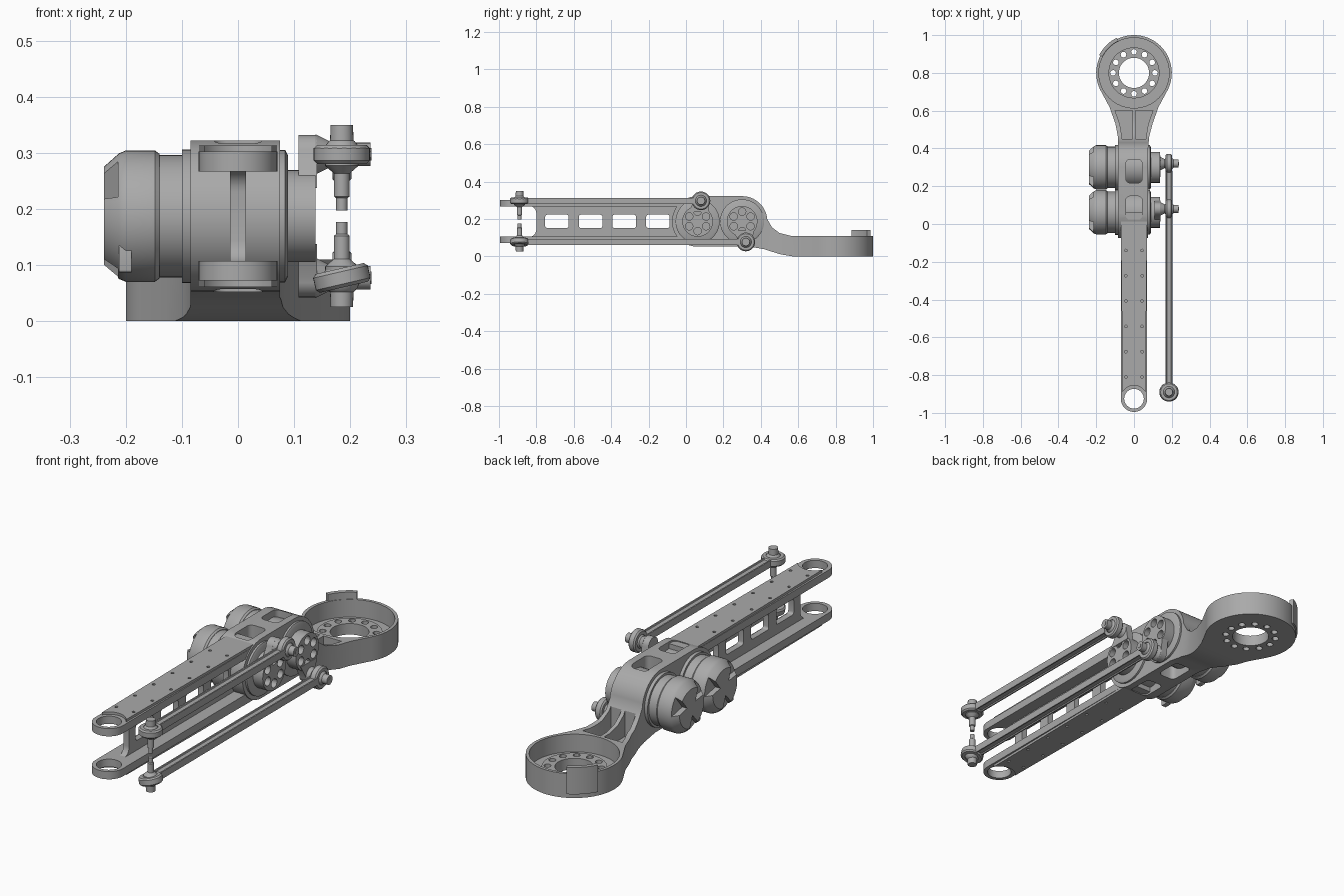
import bpy, bmesh
from math import sin, cos, pi, radians
from mathutils import Matrix, Vector

if "Cube" in bpy.data.objects:
    bpy.data.objects.remove(bpy.data.objects["Cube"])

grey = bpy.data.materials.new("machined_grey")
grey.use_nodes = True
COLOUR = (0.4, 0.4, 0.4, 1)
grey.diffuse_color = COLOUR
grey.node_tree.nodes["Principled BSDF"].inputs["Base Color"].default_value = COLOUR
parts = []
MID = 0.187          # height of the arm's centre line
TURN = {'x': Matrix.Rotation(pi / 2, 4, 'Y'), 'z': Matrix.Identity(4)}


def finish(name, bm):
    bmesh.ops.recalc_face_normals(bm, faces=bm.faces)
    mesh = bpy.data.meshes.new(name)
    bm.to_mesh(mesh)
    bm.free()
    mesh.materials.append(grey)
    ob = bpy.data.objects.new(name, mesh)
    bpy.context.collection.objects.link(ob)
    parts.append(ob)
    return ob


def arc(cx, cy, r, a0, a1, n=12):
    steps = [radians(a0 + (a1 - a0) * i / n) for i in range(n + 1)]
    return [(cx + r * cos(a), cy + r * sin(a)) for a in steps]


def prism(name, outline, axis, lo, hi):
    """Extrude a flat outline along an axis."""
    place = {'x': lambda p: (lo, p[0], p[1]), 'y': lambda p: (p[0], lo, p[1]),
             'z': lambda p: (p[0], p[1], lo)}[axis]
    bm = bmesh.new()
    face = bm.faces.new([bm.verts.new(place(p)) for p in outline])
    moved = bmesh.ops.extrude_face_region(bm, geom=[face])['geom']
    step = Vector([hi - lo if a == axis else 0 for a in 'xyz'])
    bmesh.ops.translate(bm, vec=step, verts=[v for v in moved if isinstance(v, bmesh.types.BMVert)])
    return finish(name, bm)


def lathe(name, profile, centre, axis='z', sides=40, tilt=0, closed=False):
    """Spin (radius, distance) pairs about an axis."""
    bm = bmesh.new()
    vs = [bm.verts.new((r, 0, t)) for r, t in profile]
    for a, b in zip(vs, vs[1:] + (vs[:1] if closed else [])):
        bm.edges.new((a, b))
    bmesh.ops.spin(bm, geom=bm.verts[:] + bm.edges[:], cent=(0, 0, 0), axis=(0, 0, 1),
                   angle=2 * pi, steps=sides)
    bmesh.ops.remove_doubles(bm, verts=bm.verts, dist=1e-5)
    bm.transform(Matrix.Translation(centre) @ Matrix.Rotation(tilt, 4, 'Y') @ TURN[axis])
    return finish(name, bm)


def cyl(name, r, lo, hi, centre, axis='z', sides=32):
    return lathe(name, [(0, lo), (r, lo), (r, hi), (0, hi)], centre, axis, sides)


def rounded(cx, cy, w, h, r):
    pts = []
    for sx, sy, a in ((1, 1, 0), (-1, 1, 90), (-1, -1, 180), (1, -1, 270)):
        pts += arc(cx + sx * (w / 2 - r), cy + sy * (h / 2 - r), r, a, a + 90, 4)
    return pts


def carve(ob, cutters, op='DIFFERENCE'):
    for c in cutters:
        m = ob.modifiers.new("cut", 'BOOLEAN')
        m.operation, m.object, m.solver = op, c, 'EXACT'
    dg = bpy.context.evaluated_depsgraph_get()
    mesh = bpy.data.meshes.new_from_object(ob.evaluated_get(dg))
    ob.modifiers.clear()
    ob.data = mesh
    for c in cutters:
        parts.remove(c)
        bpy.data.objects.remove(c)


# Main body: side profile crossed with plan outline, housing running into base cup
side = arc(0.06, MID, 0.135, 270, 90, 20)
side += arc(0.3, MID, 0.135, 90, 5, 10)
side += [(0.46, 0.155), (0.5, 0.125), (0.56, 0.11), (1.02, 0.11), (1.02, 0), (0.57, 0),
         (0.5, 0.012), (0.42, 0.038), (0.34, 0.052)]
body = prism("arm_body", side, 'x', -0.3, 0.3)
plan = [(0.075, -0.1), (0.075, 0.4), (0.08, 0.46), (0.098, 0.53), (0.13, 0.62)]
plan += arc(0, 0.8, 0.2, -28, 208, 48)
plan += [(-0.13, 0.62), (-0.098, 0.53), (-0.085, 0.46), (-0.085, 0.4), (-0.085, -0.1)]
carve(body, [prism("plan", plan, 'z', -0.1, 0.5)], 'INTERSECT')

cuts = [cyl("cup", 0.186, 0.03, 0.3, (0, 0.8, 0), sides=64),
        cyl("bore", 0.08, -0.1, 0.3, (0, 0.8, 0), sides=48)]
for y in (0.085, 0.28):
    cuts.append(prism("window", rounded(0, y, 0.086, 0.125, 0.022), 'z', -0.1, 0.5))
for s in (1, -1):
    pocket = [(s * 0.009, 0.45), (s * 0.062, 0.45), (s * 0.075, 0.53), (s * 0.1, 0.6), (s * 0.009, 0.6)]
    cuts.append(prism("pocket", pocket, 'z', 0.055, 0.4))
carve(body, cuts)

# Bolted bearing ring in the cup floor
ring = lathe("bearing_ring", [(0.08, 0.001), (0.135, 0.001), (0.135, 0.05), (0.08, 0.05)],
             (0, 0.8, 0), sides=48, closed=True)
for ob in (ring, body):
    carve(ob, [cyl("hole", 0.015, -0.1, 0.2, (x, y + 0.8, 0), sides=12)
               for x, y in arc(0, 0, 0.111, 0, 330, 11)])

# Raised tab on the cup wall
prism("cup_tab", arc(0, 0.8, 0.207, 116, 153) + arc(0, 0.8, 0.188, 153, 116), 'z', 0.02, 0.142)

# Upper and lower beam flanges with ring ends
for name, s in (("upper", 1), ("lower", -1)):
    tip = arc(0, -0.925, 0.07, 180, 360, 24)
    lo, hi = sorted((MID + s * 0.08, MID + s * 0.115))
    flange = prism(name + "_flange", [(-0.07, 0.06)] + tip + [(0.07, 0.06)], 'z', lo, hi)
    carve(flange, [cyl("eye", 0.052, 0, 0.5, (0, -0.925, 0))])
    lo, hi = sorted((MID + s * 0.115, MID + s * 0.126))
    notch = arc(0, -0.925, 0.07, 150, 30, 12)
    cover = prism(name + "_cover", [(-0.07, 0.06)] + notch + [(0.07, 0.06)], 'z', lo, hi)
    carve(cover, [cyl("screw_hole", 0.007, 0, 0.5, (x, -0.14 - 0.134 * i, 0), sides=8)
                  for x in (-0.043, 0.043) for i in range(6)])

# Central web with four windows and a rounded fork end
web_pts = arc(-0.84, 0.23, 0.04, 90, 0, 6) + arc(-0.84, 0.144, 0.04, 0, -90, 6)
web = prism("web", web_pts + [(0, 0.104), (0, 0.27)], 'x', -0.014, 0.014)
carve(web, [prism("slot", rounded(-0.69 + 0.18 * i, MID, 0.126, 0.072, 0.012), 'x', -0.1, 0.1)
            for i in range(4)])


# Actuators: core, motor can, faceted cap, output flange, hub and crank
def actuator(label, y, jy, jz):
    c = (0, y, MID)
    cyl(label + "_core", 0.104, -0.08, 0.07, c, 'x', 40)
    lathe(label + "_can", [(0, -0.145), (0.109, -0.145), (0.109, -0.1), (0.119, -0.1),
                           (0.119, -0.082), (0, -0.082)], c, 'x', 48)
    cap = lathe(label + "_cap", [(0, -0.239), (0.088, -0.239), (0.112, -0.212), (0.117, -0.2),
                                 (0.117, -0.148), (0.111, -0.14), (0, -0.14)], c, 'x', 48)
    wedges = []
    for a in (20, 140, 260):
        pts = [(y, MID)] + arc(y, MID, 0.14, a - 24, a + 24, 4)
        pts[0] = (y + 0.035 * cos(radians(a)), MID + 0.035 * sin(radians(a)))
        wedges.append(prism("wedge", pts, 'x', -0.3, -0.214))
    carve(cap, wedges)
    prism(label + "_connector", rounded(y - 0.082, MID - 0.075, 0.035, 0.05, 0.004),
          'x', -0.212, -0.19)
    lathe(label + "_output_flange", [(0, 0.07), (0.118, 0.07), (0.118, 0.084), (0.108, 0.089),
                                     (0, 0.089)], c, 'x', 48)
    hub = cyl(label + "_hub", 0.082, 0.085, 0.138, c, 'x', 48)
    carve(hub, [cyl("hub_pocket", 0.02, 0.11, 0.3, (0, hy, hz), 'x', 16)
                for hy, hz in arc(y, MID, 0.052, 30, 330, 5)[::1]])
    # Crank arm reaching from the hub to the rod joint
    up = 1 if jz > MID else -1
    arm = [(y - 0.05, MID + up * 0.05)] + arc(jy, jz, 0.035, 180, 180 - up * 180, 12)
    arm += [(y + 0.062, MID + up * 0.05)]
    prism(label + "_crank", arm, 'x', 0.108, 0.141)
    # Rod joint at the crank
    j = (0, jy, jz)
    lathe(label + "_joint_spacer", [(0, 0.138), (0.036, 0.138), (0.022, 0.166), (0, 0.166)], j, 'x')
    rod_eye(label + "_crank_eye", (0.185, jy, jz), 'x')
    cyl(label + "_joint_bolt", 0.021, 0.19, 0.236, j, 'x', 24)
    cyl(label + "_joint_socket", 0.011, 0.236, 0.238, j, 'x', 6)


def rod_eye(name, centre, axis, tilt=0):
    lathe(name, [(0.03, -0.017), (0.044, -0.017), (0.05, -0.011), (0.05, 0.011),
                 (0.044, 0.017), (0.03, 0.017)], centre, axis, 36, tilt, True)
    lathe(name + "_ball", [(0.033 * sin(pi * i / 12), -0.033 * cos(pi * i / 12))
                           for i in range(13)], centre, axis, 24, tilt)


# Push rods with I-section bars and pinned front ends
def push_rod(label, jy, z, s, tilt):
    x, front = 0.185, -0.89
    section = [(0.019, 0.016), (0.019, -0.016), (0.013, -0.016), (0.011, -0.011), (-0.011, -0.011),
               (-0.013, -0.016), (-0.019, -0.016), (-0.019, 0.016), (-0.013, 0.016),
               (-0.011, 0.011), (0.011, 0.011), (0.013, 0.016)]
    prism(label + "_bar", [(x + a, z + b) for a, b in section], 'y', front + 0.04, jy - 0.04)
    rod_eye(label + "_front_eye", (x, front, z), 'z', tilt)
    profile = [(0, 0.052), (0.02, 0.052), (0.021, 0.022), (0.027, 0.018), (0.03, -0.02),
               (0.014, -0.034), (0.014, -0.075), (0.01, -0.078), (0.01, -0.1), (0, -0.1)]
    lathe(label + "_front_pin", [(r, s * t) for r, t in profile], (x, front, z), 'z', 24)


for label, y, jy, s, tilt in (("front", 0.062, 0.08, 1, 0), ("rear", 0.3, 0.32, -1, radians(-13))):
    jz = MID + s * 0.11
    actuator(label + "_actuator", y, jy, jz)
    push_rod(label + "_rod", jy, jz, s, tilt)

# Smooth curved surfaces while keeping machined edges crisp
bpy.ops.object.select_all(action='DESELECT')
for ob in parts:
    ob.select_set(True)
bpy.context.view_layer.objects.active = parts[0]
bpy.ops.object.shade_smooth_by_angle(angle=radians(30))
